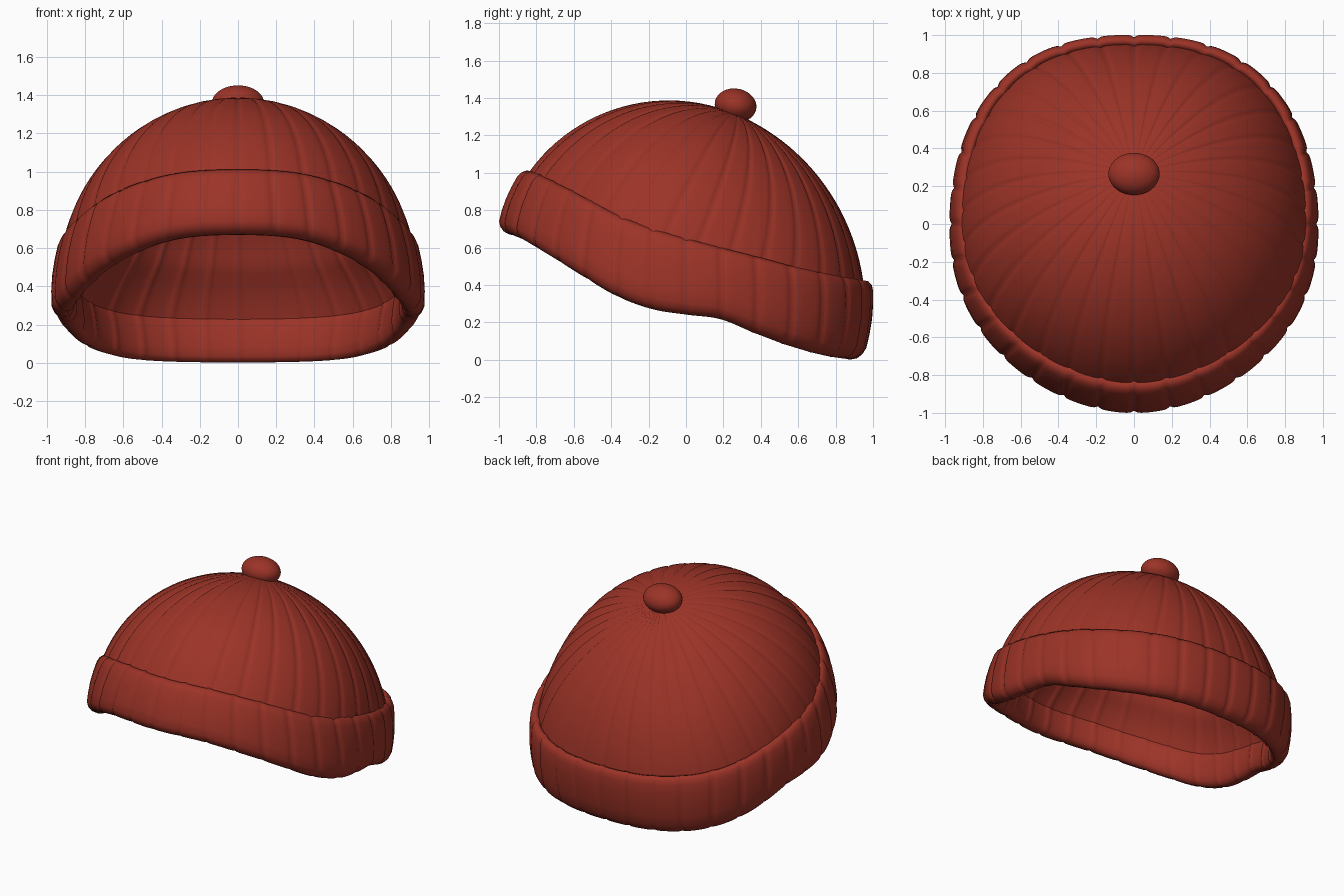
import bpy, bmesh
from math import sin, cos, pi, radians
from mathutils import Vector

if "Cube" in bpy.data.objects:
    bpy.data.objects.remove(bpy.data.objects["Cube"])

RIBS, PER = 32, 10
N = RIBS * PER

mat = bpy.data.materials.new("red_knit")
mat.diffuse_color = (0.33, 0.033, 0.02, 1)
mat.use_nodes = True
mat.node_tree.nodes["Principled BSDF"].inputs["Base Color"].default_value = mat.diffuse_color

# Cuff edge heights, sampled evenly from front (u=-1) to back (u=1)
LOW = [.70, .595, .475, .36, .285, .25, .225, .15, .08, .03, .01]
HIGH = [1.02, .95, .865, .775, .705, .65, .60, .55, .495, .45, .42]


def curve(k, u):
    f = (u + 1) / 2 * (len(k) - 1)
    i = min(int(f), len(k) - 2)
    t = f - i
    b, c = k[i], k[i + 1]
    a = k[max(i - 1, 0)]
    d = k[min(i + 2, len(k) - 1)]
    return b + .5 * t * (c - a + t * (2*a - 5*b + 4*c - d + t * (3*(b - c) + d - a)))


def groove(th):
    return (1 - abs(sin(th * RIBS / 2))) ** 4


def cuff_point(th, v, inset, depth=0.0):
    s, c = sin(th), cos(th)
    u = max(-1, min(1, -c))
    n = 2.15 + .24 * u                      # rounder in front, squarer behind
    rim = (abs(s) ** n + abs(c) ** n) ** (-1 / n)
    bottom, top = .98 - .03 * u, .94 + .06 * u
    r = bottom + (top - bottom) * v + .02 * sin(pi * max(0, min(1, v)))
    r = r * rim - inset - depth * groove(th)
    lo, hi = curve(LOW, u), curve(HIGH, u)
    # the cross-section leans with the wall, so the inside hangs lower in front
    z = lo + (hi - lo) * v - inset * .35 * max(0, -u)
    return Vector((.993 * r * s, -r * c, z))


def grid_object(name, rings, closed=False, pole=None):
    bm = bmesh.new()
    vs = [[bm.verts.new(p) for p in ring] for ring in rings]
    pairs = list(zip(vs, vs[1:])) + ([(vs[-1], vs[0])] if closed else [])
    for a, b in pairs:
        for j in range(N):
            k = (j + 1) % N
            bm.faces.new((a[j], a[k], b[k], b[j]))
    if pole is not None:
        p = bm.verts.new(pole)
        for j in range(N):
            bm.faces.new((p, vs[0][(j + 1) % N], vs[0][j]))
    bmesh.ops.recalc_face_normals(bm, faces=bm.faces)
    me = bpy.data.meshes.new(name)
    bm.to_mesh(me)
    bm.free()
    me.materials.append(mat)
    ob = bpy.data.objects.new(name, me)
    bpy.context.collection.objects.link(ob)
    for f in me.polygons:
        f.use_smooth = True
    return ob


angles = [2 * pi * j / N for j in range(N)]

# Folded ribbed cuff: closed section of (height fraction, inset)
SECTION = [(-.02, .065), (-.005, .035), (.05, .012), (.13, 0), (.3, 0), (.5, 0), (.7, 0),
           (.87, 0), (.95, .007), (1, .025), (.98, .05), (.8, .07), (.6, .075),
           (.52, .1), (.42, .112), (.3, .116), (.17, .116), (.06, .107), (0, .09)]
grid_object("cuff", [[cuff_point(th, v, i, .012 if i < .09 else .008) for th in angles]
                     for v, i in SECTION], closed=True)

# Ribbed crown: meridians swing from the tilted pole down inside the cuff
centre = Vector((0, -.1, .445))
axis = Vector((0, .365, .87))
pole_dir, pole_r = axis.normalized(), axis.length
M = 28


def dome(name, inset, thick):
    rings = []
    for i in range(1, M + 1):
        t = i / M
        ring = []
        for th in angles:
            base = cuff_point(th, .5, inset) - centre
            b = base.normalized()
            ang = pole_dir.angle(b)
            d = (pole_dir * sin((1 - t) * ang) + b * sin(t * ang)) / sin(ang)
            r = pole_r + (base.length - pole_r) * t * t
            r -= .009 * min(1, t * 3) * groove(th) + thick * min(1, (1 - t) * 5)
            ring.append(centre + d * r)
        rings.append(ring)
    top = pole_dir * (pole_r - thick)
    return grid_object(name, rings, pole=centre + top)


dome("crown", .035, 0)
dome("lining", .092, .1).data.flip_normals()

# Button on the crown
bpy.ops.mesh.primitive_uv_sphere_add(segments=40, ring_count=24, radius=1,
                                     location=(0, .265, 1.36), rotation=(radians(-10), 0, 0))
button = bpy.context.object
button.name = "top_button"
button.scale = (.136, .112, .09)
button.data.materials.append(mat)
bpy.ops.object.shade_smooth()
